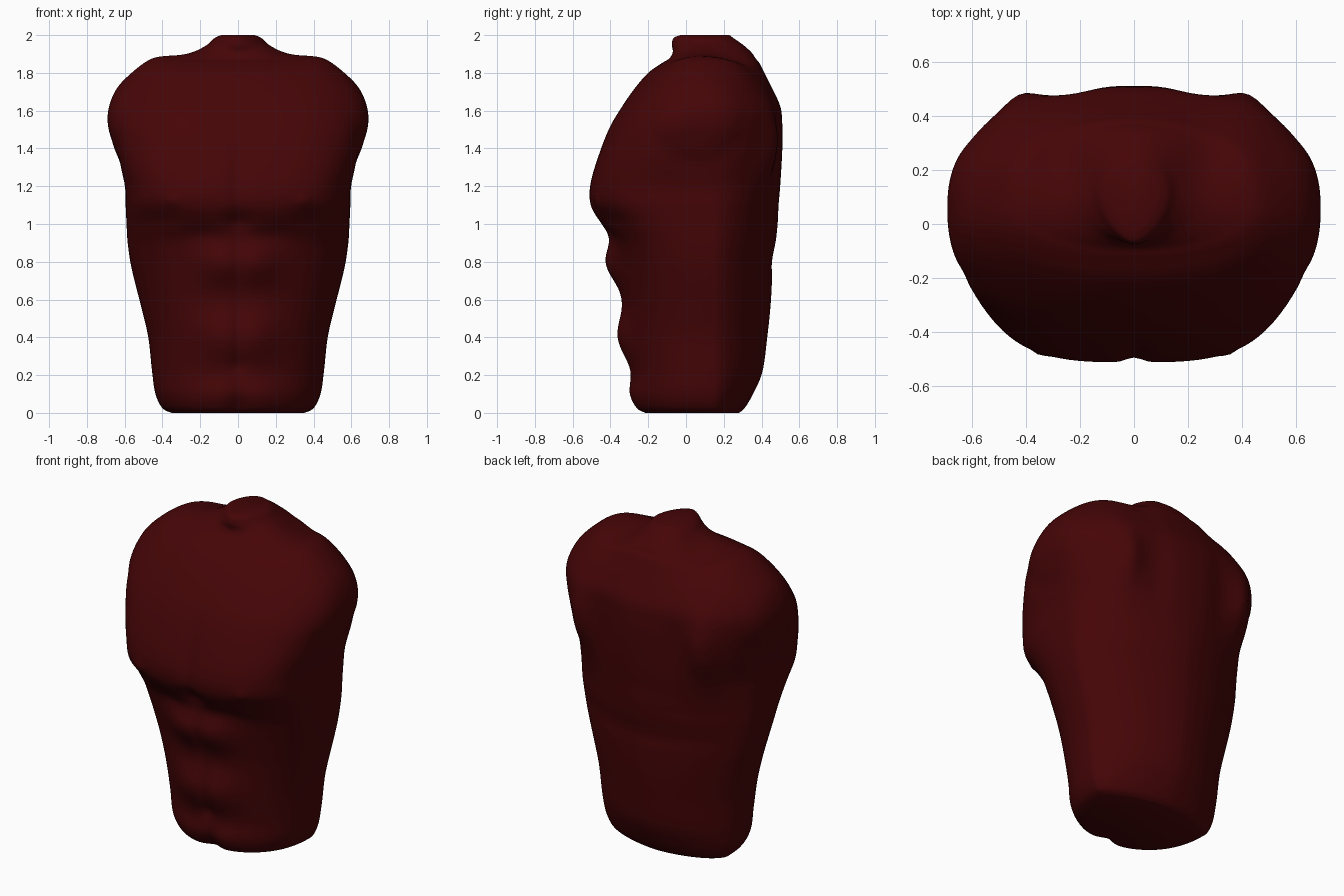
import bpy, bmesh
from math import sin, cos, pi, exp

if "Cube" in bpy.data.objects:
    bpy.data.objects.remove(bpy.data.objects["Cube"], do_unlink=True)

# Body sections: height, half width, front y, back y
SECTIONS = [
    (0, .35, -.22, .28), (.025, .4, -.26, .31), (.1, .437, -.285, .355),
    (.22, .455, -.285, .405), (.4, .475, -.31, .43), (.56, .512, -.325, .447),
    (.7, .548, -.345, .455), (.8, .57, -.36, .455), (.91, .585, -.385, .475),
    (1, .59, -.45, .485), (1.1, .595, -.505, .49), (1.22, .602, -.505, .5),
    (1.4, .655, -.45, .51), (1.52, .688, -.4, .51), (1.62, .683, -.34, .5),
    (1.72, .64, -.27, .455), (1.8, .56, -.2, .415), (1.85, .475, -.13, .39),
    (1.875, .38, -.09, .37), (1.91, .25, -.07, .345), (1.95, .165, -.075, .3),
    (1.985, .125, -.065, .25), (2, .09, -.03, .23)]
STEPS = 6
COLUMNS = 144

# Muscle relief: x, z, spread in x, spread in z, amount outward
FRONT_RELIEF = [
    (0, 1.22, .04, .2, -.02),       # breastbone groove
    (0, 1.01, .07, .06, -.03),      # notch between chest muscles
    (.2, .96, .1, .05, -.012),      # fold under chest
    (.43, 1.02, .14, .07, -.025),   # rising outer end of the fold
    (.35, 1.12, .03, .03, .015),    # nipple
    (.08, .79, .14, .12, .068),     # upper belly muscle
    (.08, .4, .14, .14, .055),      # lower belly muscle
    (.1, .1, .12, .09, .018),       # lowest belly muscle
    (0, .45, .02, .3, -.008),       # middle groove of belly
    (0, .25, .05, .04, -.015),      # navel
    (0, .02, .06, .08, -.03)]       # groove at the lower rim
BACK_RELIEF = [
    (.43, 1.4, .08, .19, .05),      # shoulder blade
    (.23, 1.4, .09, .25, -.02)]     # hollow beside spine


def bell(d, width):
    return exp(-(d / width) ** 2)


def ramp(value, start, end):
    t = min(max((value - start) / (end - start), 0), 1)
    return t * t * (3 - 2 * t)


def relief(bumps, x, z):
    return sum(a * bell(abs(x) - bx, sx) * bell(z - bz, sz)
               for bx, bz, sx, sz, a in bumps)


def spline(a, b, c, d, t):
    return b + t / 2 * (c - a + t * (2 * a - 5 * b + 4 * c - d
                                     + t * (3 * (b - c) + d - a)))


def smooth_sections():
    last = len(SECTIONS) - 1
    for i in range(last):
        keys = [SECTIONS[min(max(k, 0), last)] for k in range(i - 1, i + 3)]
        for s in range(STEPS):
            yield [spline(*values, s / STEPS) for values in zip(*keys)]
    yield SECTIONS[last]


def ring_point(z, half, front, back, angle):
    chest = ramp(z, .95, 1.35)
    top = ramp(z, 1.6, 1.85)
    neck = ramp(z, 1.86, 1.94)
    middle = .15 - .09 * chest + .05 * ramp(z, 1.8, 2)
    c, s = cos(angle), sin(angle)
    # The back is roof shaped at the waist and fuller at the shoulders
    if s > 0:
        power = 1.65 + .7 * chest
    else:
        power = 2.3 + bell(z - 1.18, .3)
    power += (2.1 - power) * top
    # The throat comes to a soft point
    if s < 0:
        power -= .45 * neck
    r = (abs(c) ** power + abs(s) ** power) ** (-1 / power)
    x = half * r * c
    depth = back - middle if s > 0 else middle - front
    y = middle + depth * r * s
    facing = abs(s) ** .5
    if s > 0:
        y += facing * relief(BACK_RELIEF, x, z)
    else:
        y -= facing * relief(FRONT_RELIEF, x, z)
    # Soft crease around the lower edge of the arm cap
    distance = (((y - .06) / .24) ** 2 + ((z - 1.6) / .25) ** 2) ** .5
    x *= 1 - .012 * chest * bell(distance - 1.1, .2) * abs(c) * (1 - top)
    # Raised shoulder crest and the dip behind it beside the neck
    z += .02 * top * bell(abs(x) - .43, .1) * bell(y - .08, .25)
    z -= .025 * top * bell(abs(x) - .26, .1) * bell(y - .27, .14)
    return x, y, z


# Torso
bm = bmesh.new()
rings = [[bm.verts.new(ring_point(*section, 2 * pi * k / COLUMNS))
          for k in range(COLUMNS)] for section in smooth_sections()]
for low, high in zip(rings, rings[1:]):
    for k in range(COLUMNS):
        n = (k + 1) % COLUMNS
        bm.faces.new((low[k], low[n], high[n], high[k]))
bm.faces.new(rings[0][::-1])
bm.faces.new(rings[-1])
bmesh.ops.recalc_face_normals(bm, faces=bm.faces)
mesh = bpy.data.meshes.new("torso")
bm.to_mesh(mesh)
bm.free()
torso = bpy.data.objects.new("torso", mesh)
bpy.context.collection.objects.link(torso)

# Colour
red = bpy.data.materials.new("dark red")
red.use_nodes = True
colour = (.06, .0015, .002, 1)
red.diffuse_color = colour
red.node_tree.nodes["Principled BSDF"].inputs["Base Color"].default_value = colour
mesh.materials.append(red)

# Smooth shading
bpy.context.view_layer.objects.active = torso
torso.select_set(True)
bpy.ops.object.shade_smooth_by_angle(angle=pi / 3)
